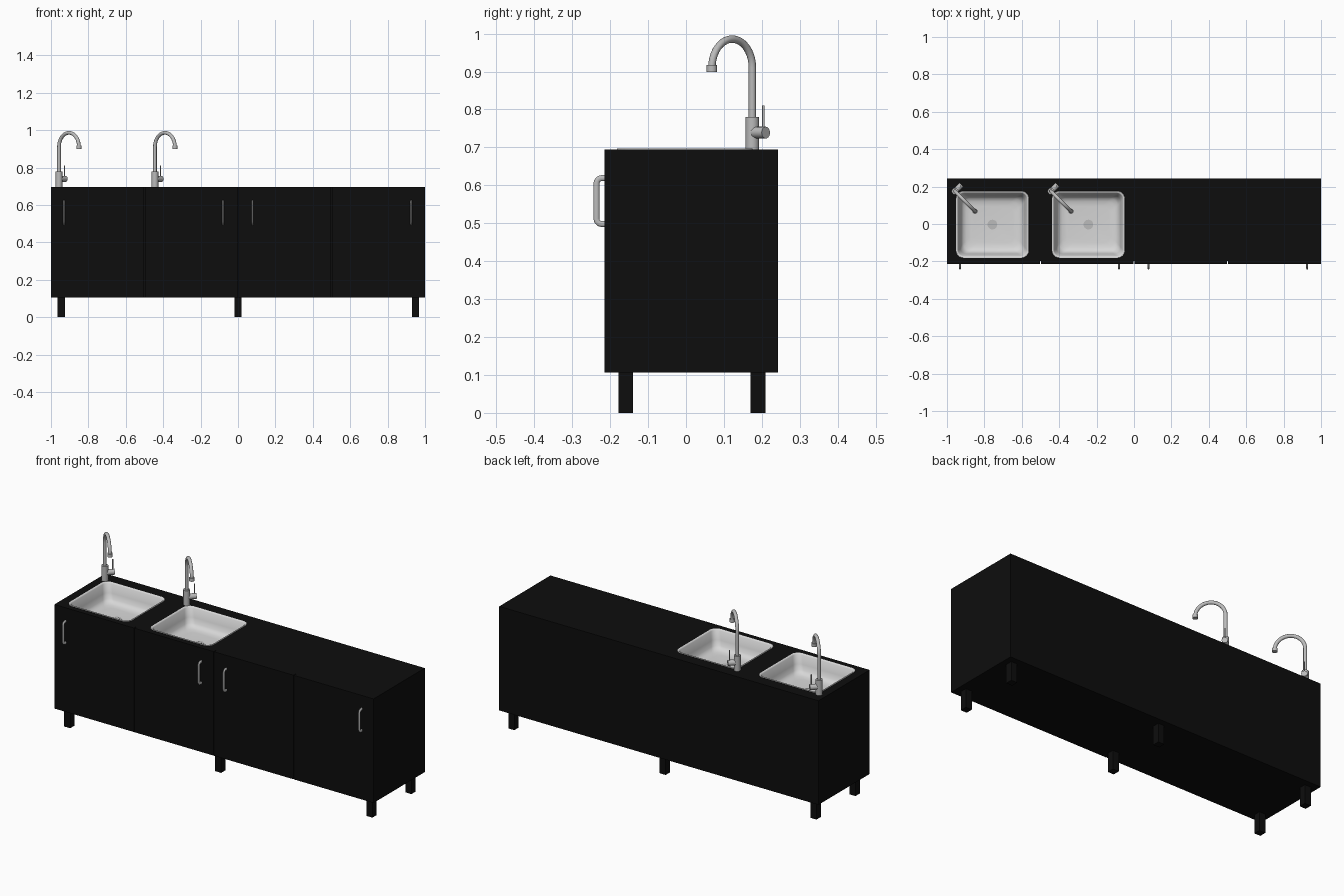
import bpy, bmesh, math
from mathutils import Vector

if "Cube" in bpy.data.objects:
    bpy.data.objects.remove(bpy.data.objects["Cube"])


def material(name, v):
    m = bpy.data.materials.new(name)
    m.diffuse_color = (v, v, v, 1)
    m.use_nodes = True
    m.node_tree.nodes["Principled BSDF"].inputs["Base Color"].default_value = m.diffuse_color
    return m


BLACK = material("black_laminate", 0.004)
STEEL = material("sink_steel", 0.68)
CHROME = material("brushed_chrome", 0.5)


def finish(name, bm, mat, smooth=None):
    bmesh.ops.recalc_face_normals(bm, faces=bm.faces)
    me = bpy.data.meshes.new(name)
    bm.to_mesh(me)
    bm.free()
    ob = bpy.data.objects.new(name, me)
    bpy.context.collection.objects.link(ob)
    me.materials.append(mat)
    if smooth:
        bpy.ops.object.select_all(action='DESELECT')
        ob.select_set(True)
        bpy.context.view_layer.objects.active = ob
        bpy.ops.object.shade_smooth_by_angle(angle=math.radians(smooth))
    return ob


def box(name, lo, hi, mat):
    bm = bmesh.new()
    bmesh.ops.create_cube(bm, size=1)
    for v in bm.verts:
        v.co = [(a + b) / 2 + c * (b - a) for a, b, c in zip(lo, hi, v.co)]
    return finish(name, bm, mat)


def loft(bm, rings, cap_start=True):
    """Skin a list of point rings and cap the ends."""
    vs = [[bm.verts.new(p) for p in r] for r in rings]
    n = len(vs[0])
    for a, b in zip(vs, vs[1:]):
        for i in range(n):
            bm.faces.new((a[i], a[(i + 1) % n], b[(i + 1) % n], b[i]))
    if cap_start:
        bm.faces.new(vs[0])
    bm.faces.new(vs[-1])


def sweep(name, path, side, r_side, r_plane, mat, n=12):
    """Sweep an ellipse along a planar path; side is the plane normal.
    r_plane may be a list, one radius per point (then r_side follows it)."""
    pts = [Vector(p) for p in path]
    side = Vector(side).normalized()
    rings = []
    for i, p in enumerate(pts):
        t = (pts[min(i + 1, len(pts) - 1)] - pts[max(i - 1, 0)]).normalized()
        u = side.cross(t)
        rings.append([p + side * r_side * math.cos(a) + u * r_plane * math.sin(a)
                      for a in (2 * math.pi * k / n for k in range(n))])
    bm = bmesh.new()
    loft(bm, rings)
    return finish(name, bm, mat, 40)


def rod(name, a, b, r, mat, n=20):
    a, b = Vector(a), Vector(b)
    d = b - a
    side = d.cross(Vector((0.3, 0.5, 0.1)))
    return sweep(name, [a, b], side, r, r, mat, n)


def round_rect(cx, cy, hx, hy, r, z, seg=6):
    pts = []
    for q, (sx, sy) in enumerate(((1, 1), (-1, 1), (-1, -1), (1, -1))):
        for k in range(seg + 1):
            a = math.pi / 2 * (q + k / seg)
            pts.append((cx + sx * (hx - r) + r * math.cos(a),
                        cy + sy * (hy - r) + r * math.sin(a), z))
    return pts


TOP, BOTTOM, FRONT, BACK = 0.695, 0.106, -0.215, 0.243
SINKS = (-0.757, -0.244)
SY = -0.003

# cabinet carcass, doors and legs
body = box("cabinet_body", (-1, FRONT + 0.018, BOTTOM), (1, BACK, TOP), BLACK)
for i in range(4):
    x = -1 + i * 0.5
    box("door", (x + (0.0015 if i else 0), FRONT, BOTTOM),
        (x + 0.5 - (0.0015 if i < 3 else 0), FRONT + 0.018, TOP), BLACK)
for x in (-0.945, 0, 0.948):
    for y in (-0.159, 0.19):
        box("leg", (x - 0.019, y - 0.0195, 0), (x + 0.019, y + 0.0195, BOTTOM), BLACK)

# openings in the worktop
for cx in SINKS:
    bm = bmesh.new()
    loft(bm, [round_rect(cx, SY, 0.192, 0.176, 0.038, z) for z in (TOP - 0.115, TOP + 0.02)])
    cutter = finish("sink_cutter", bm, BLACK)
    cutter.hide_render = True
    mod = body.modifiers.new("opening", 'BOOLEAN')
    mod.operation = 'DIFFERENCE'
    mod.solver = 'EXACT'
    mod.object = cutter
    bpy.context.view_layer.objects.active = body
    bpy.ops.object.modifier_apply(modifier=mod.name)
    bpy.data.objects.remove(cutter)

for cx in SINKS:
    # sink bowl: thin rim, sloped walls, rounded into the floor
    prof = [(0, 0.040, 0), (0.001, 0.040, 0.002), (0.007, 0.036, 0.002), (0.011, 0.034, -0.003),
            (0.022, 0.036, -0.05), (0.030, 0.038, -0.078), (0.040, 0.04, -0.09),
            (0.056, 0.04, -0.097), (0.080, 0.04, -0.1)]
    bm = bmesh.new()
    loft(bm, [round_rect(cx, SY, 0.195 - d, 0.179 - d, r, TOP + z) for d, r, z in prof], False)
    bowl = finish("sink_bowl", bm, STEEL, 50)
    if sum(p.normal.z * p.area for p in bowl.data.polygons) < 0:
        bowl.data.flip_normals()
    # drain
    rod("drain_ring", (cx, SY, TOP - 0.101), (cx, SY, TOP - 0.097), 0.026, CHROME, 24)
    rod("drain_plug", (cx, SY, TOP - 0.098), (cx, SY, TOP - 0.094), 0.016, CHROME, 20)

    # tap: the spout points diagonally over the bowl
    base = Vector((cx - 0.2, 0.175, 0))
    d = Vector((1, -1, 0)).normalized()
    s = Vector((1, 1, 0)).normalized()
    up = Vector((0, 0, 1))
    rod("tap_base", base + up * TOP, base + up * 0.78, 0.0178, CHROME, 24)
    R = 0.0755
    path = [base + up * 0.775] + [
        base + d * R * (1 - math.cos(a)) + up * (0.91 + R * math.sin(a))
        for a in (math.pi * k / 20 for k in range(21))]
    sweep("tap_spout", path, s, 0.0098, 0.0098, CHROME, 16)
    tip = base + d * 2 * R
    rod("tap_nozzle", tip + up * 0.917, tip + up * 0.899, 0.0138, CHROME, 20)
    # side control with lever
    rod("tap_control", base + up * 0.739, base + s * 0.05 + up * 0.739, 0.0155, CHROME, 20)
    rod("tap_lever", base + s * 0.041 + up * 0.74, base + s * 0.041 + up * 0.81, 0.0032, CHROME, 10)

# bow handles
for x in (-0.93, -0.08, 0.077, 0.926):
    y0, y1, z0, z1, r = FRONT + 0.002, -0.236, 0.498, 0.619, 0.014
    arc = [math.pi / 2 * k / 5 for k in range(6)]
    path = [(x, y0, z0)]
    path += [(x, y1 + r - r * math.sin(a), z0 + r - r * math.cos(a)) for a in arc]
    path += [(x, y1 + r - r * math.cos(a), z1 - r + r * math.sin(a)) for a in arc]
    path += [(x, y0, z1)]
    sweep("door_handle", path, (1, 0, 0), 0.0055, 0.0078, CHROME, 12)
